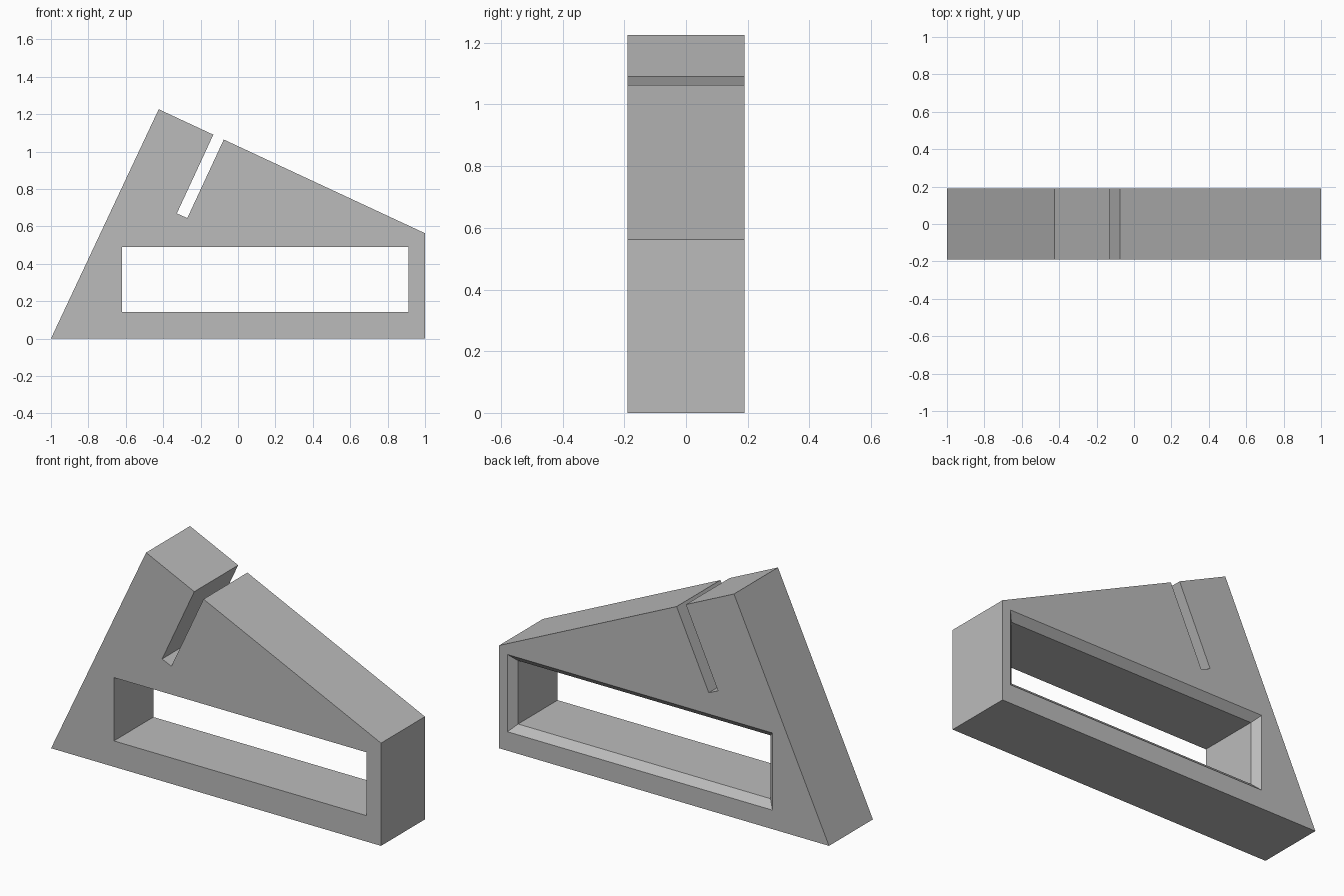
import bpy, bmesh

if "Cube" in bpy.data.objects:
    bpy.data.objects.remove(bpy.data.objects["Cube"])

HALF = 0.19      # half thickness of the body
CHAMFER = 0.038  # flare at the back of the window


def loft(name, rings):
    """Closed solid from matching rings of points, capped at both ends."""
    bm = bmesh.new()
    loops = [[bm.verts.new(p) for p in ring] for ring in rings]
    n = len(loops[0])
    for a, b in zip(loops, loops[1:]):
        for i in range(n):
            j = (i + 1) % n
            bm.faces.new((a[i], a[j], b[j], b[i]))
    bm.faces.new(loops[0])
    bm.faces.new(loops[-1])
    bmesh.ops.recalc_face_normals(bm, faces=bm.faces)
    mesh = bpy.data.meshes.new(name)
    bm.to_mesh(mesh)
    bm.free()
    obj = bpy.data.objects.new(name, mesh)
    bpy.context.collection.objects.link(obj)
    return obj


def window_ring(y, grow):
    x0, x1, z0, z1 = -0.619 - grow, 0.911 + grow, 0.142 - grow, 0.489 + grow
    return [(x0, y, z0), (x1, y, z0), (x1, y, z1), (x0, y, z1)]


grey = bpy.data.materials.new("grey")
grey.diffuse_color = (0.5, 0.5, 0.5, 1)
grey.use_nodes = True
grey.node_tree.nodes["Principled BSDF"].inputs["Base Color"].default_value = grey.diffuse_color

# Wedge body with the slanted slot in its profile
profile = [(-1, 0), (1, 0), (1, 0.563), (-0.076, 1.064), (-0.271, 0.644),
           (-0.327, 0.669), (-0.132, 1.090), (-0.424, 1.226)]
body = loft("wedge_stand", [[(x, y, z) for x, z in profile] for y in (-HALF, HALF)])
body.data.materials.append(grey)

# Rectangular window, flared towards the back
cutter = loft("window_cutter", [
    window_ring(-HALF - 0.1, 0),
    window_ring(HALF - CHAMFER, 0),
    window_ring(HALF + CHAMFER, 2 * CHAMFER),
])
cutter.data.materials.append(grey)
cutter.hide_render = True

cut = body.modifiers.new("window", 'BOOLEAN')
cut.operation = 'DIFFERENCE'
cut.solver = 'EXACT'
cut.object = cutter
bpy.context.view_layer.objects.active = body
bpy.ops.object.modifier_apply(modifier=cut.name)
bpy.data.objects.remove(cutter)
